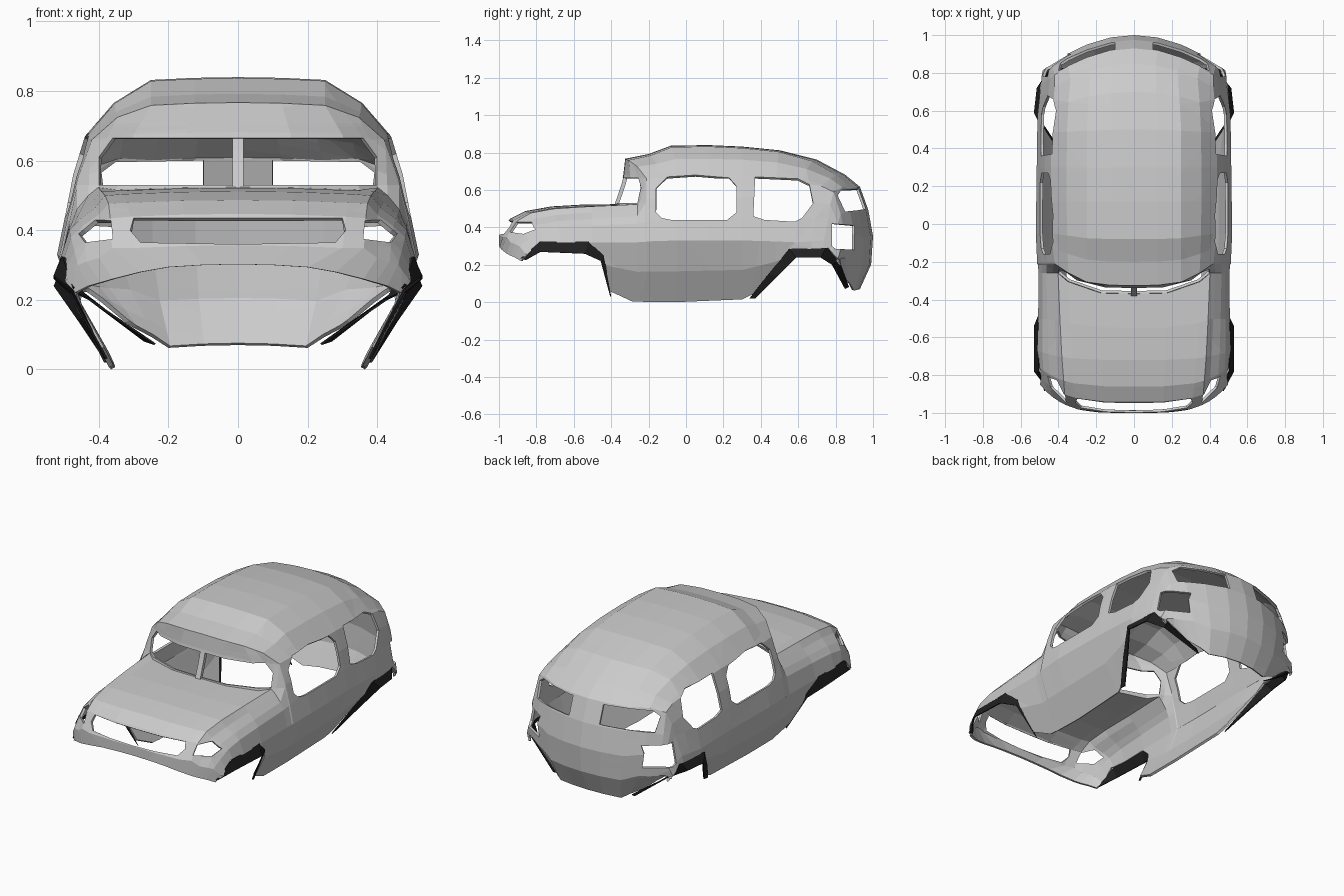
import bpy, bmesh
from mathutils import Vector

if "Cube" in bpy.data.objects:
    bpy.data.objects.remove(bpy.data.objects["Cube"])


def make_mesh(name, verts, faces):
    me = bpy.data.meshes.new(name)
    me.from_pydata(verts, [], faces)
    me.update()
    ob = bpy.data.objects.new(name, me)
    bpy.context.collection.objects.link(ob)
    return ob


def solidify(ob, t):
    m = ob.modifiers.new("thickness", 'SOLIDIFY')
    m.thickness, m.offset = t, -1


def cut(bm, axis, poly, lo, hi):
    """Cut a convex opening: polygon in yz (axis x) or xz (axis y), depth lo to hi."""
    k = 0 if axis == 'x' else 1
    place = (lambda p, d: Vector((d, p[0], p[1]))) if k == 0 else (lambda p, d: Vector((p[0], d, p[1])))
    depth = Vector((1, 0, 0)) if k == 0 else Vector((0, 1, 0))
    mid = place([sum(c) / len(poly) for c in zip(*poly)], 0)
    planes = []
    for p, q in zip(poly, poly[1:] + poly[:1]):
        a = place(p, 0)
        no = (place(q, 0) - a).cross(depth).normalized()
        planes.append((a, no if no.dot(a - mid) > 0 else -no))
    planes += [(depth * lo, -depth), (depth * hi, depth)]

    def inside(done):
        return [f for f in bm.faces
                if all((f.calc_center_median() - co).dot(no) < 0 for co, no in done)
                and max(v.co[k] for v in f.verts) > lo and min(v.co[k] for v in f.verts) < hi]
    for i, (co, no) in enumerate(planes):
        fs = inside(planes[:i])
        geom = set(fs) | {e for f in fs for e in f.edges} | {v for f in fs for v in f.verts}
        bmesh.ops.bisect_plane(bm, geom=list(geom), dist=1e-5, plane_co=co, plane_no=no)
    bmesh.ops.delete(bm, geom=inside(planes), context='FACES')


def mirrored(poly):
    return [(-x, z) for x, z in poly]


# Upper sections, nose to tail: y, top z, top half width, shoulder x, shoulder z
TOP = [
    (-1.0, .30, .20, .36, .26), (-1.0, .355, .30, .40, .32), (-.94, .445, .31, .40, .40),
    (-.86, .485, .32, .40, .445), (-.72, .51, .33, .41, .465), (-.55, .52, .34, .42, .48),
    (-.37, .522, .35, .43, .50), (-.335, .68, .30, .425, .63), (-.325, .765, .25, .42, .66),
    (-.20, .79, .25, .43, .665), (-.08, .835, .25, .435, .67), (.12, .838, .25, .44, .67),
    (.30, .83, .25, .44, .67), (.50, .81, .25, .435, .66), (.70, .76, .24, .43, .64),
    (.85, .68, .23, .42, .62), (.93, .615, .25, .42, .59), (.975, .49, .25, .43, .47),
    (1.0, .35, .25, .43, .35), (.99, .20, .23, .38, .23), (.93, .068, .20, .30, .12)]
# Lower side: section index, belt x z, waist x z, bottom x z
SIDE = [
    (0, .43, .24, .46, .225, .47, .22), (1, .46, .30, .49, .26, .49, .23),
    (3, .48, .38, .51, .29, .48, .22), (4, .485, .40, .51, .32, .47, .20),
    (6, .485, .42, .505, .32, .37, .005), (10, .495, .45, .52, .33, .365, 0),
    (12, .495, .45, .515, .33, .37, .015), (14, .485, .45, .51, .32, .46, .20),
    (16, .46, .45, .49, .33, .47, .22), (18, .46, .30, .47, .27, .46, .20),
    (20, .38, .17, .42, .20, .44, .22)]


def side_at(i):
    for a, b in zip(SIDE, SIDE[1:]):
        if a[0] <= i <= b[0]:
            f = (i - a[0]) / (b[0] - a[0])
            return [p + (q - p) * f for p, q in zip(a[1:], b[1:])]


def clamp(v):
    return max(0, min(1, v))


def bow(x, y0):
    """Curve the nose, windscreen and tail in plan."""
    x = abs(x)
    y = y0 + clamp((-y0 - .6) / .4) * .10 * (x / .45) ** 4
    y -= clamp((y0 - .45) / .45) * .80 * x * x
    return y + clamp(1 - abs(y0 + .34) / .35) * .12 * (min(x, .4) / .4) ** 4


# Body shell lofted from the sections
rings = []
for i, (y, zt, xt, xs, zs) in enumerate(TOP):
    dx, dz, ex, ez, fx, fz = side_at(i)
    end = 0 if i in (0, 20) else 1
    half = [(0, zt + .002), (xt * .5, zt), (xt, zt - .006),
            ((xt + xs) / 2 + .012 * end, (zt + zs) / 2 + .012 * end), (xs, zs),
            ((xs + dx) / 2 + .006 * end, (zs + dz) / 2), (dx, dz), (ex, ez),
            ((ex + fx) / 2 + .018 * end, (ez + fz) / 2), (fx, fz)]
    rings.append([(x, bow(x, y), z) for x, z in mirrored(half[:0:-1]) + half])
n = len(rings[0])
faces = [(i * n + j, i * n + j + 1, (i + 1) * n + j + 1, (i + 1) * n + j)
         for i in range(len(rings) - 1) for j in range(n - 1)]
body = make_mesh("body_shell", [v for r in rings for v in r], faces)
bm = bmesh.new()
bm.from_mesh(body.data)

# Wheel arches
cut(bm, 'x', [(-.88, -.1), (-.88, .225), (-.78, .32), (-.52, .32), (-.44, .25),
              (-.40, .03), (-.395, -.1)], -1, 1)
cut(bm, 'x', [(.33, -.1), (.35, .03), (.44, .15), (.55, .28), (.76, .29), (.82, .22),
              (.86, .09), (.86, -.1)], -1, 1)
# Side windows and tail lamps
cut(bm, 'x', [(-.16, .48), (-.13, .45), (-.08, .44), (.22, .44), (.27, .48), (.27, .62),
              (.23, .665), (.05, .68), (-.10, .67), (-.16, .61)], -1, 1)
cut(bm, 'x', [(.36, .46), (.42, .44), (.58, .43), (.62, .45), (.68, .53), (.66, .63),
              (.60, .66), (.37, .67)], -1, 1)
cut(bm, 'x', [(.78, .30), (.80, .285), (.90, .28), (.90, .41), (.78, .42)], -1, 1)
# Windscreen and grille
cut(bm, 'y', [(-.40, .53), (.40, .53), (.40, .61), (.36, .665), (-.36, .665), (-.40, .61)], -.6, -.1)
cut(bm, 'y', [(-.28, .365), (0, .36), (.28, .365), (.31, .40), (.30, .435),
              (-.30, .435), (-.31, .40)], -1.1, -.85)
# Headlamps and rear windows, both sides
lamp = [(.36, .375), (.44, .365), (.458, .39), (.41, .43), (.365, .428)]
rear = [(.10, .50), (.39, .485), (.40, .57), (.36, .60), (.10, .605)]
for side in (list, mirrored):
    cut(bm, 'y', side(lamp), -1.1, -.68)
    cut(bm, 'y', side(rear), .74, 1.1)
bm.to_mesh(body.data)
bm.free()
solidify(body, .014)

# Windscreen centre post
post_path = [(-.385, .515), (-.365, .57), (-.345, .63), (-.33, .685)]
pv = [(x, y + d, z) for y, z in post_path for x, d in ((-.016, 0), (.016, 0), (.016, .022), (-.016, .022))]
pf = [(4 * i + k, 4 * i + (k + 1) % 4, 4 * i + 4 + (k + 1) % 4, 4 * i + 4 + k)
      for i in range(3) for k in range(4)] + [(3, 2, 1, 0), (12, 13, 14, 15)]
make_mesh("windscreen_post", pv, pf)

# Dark wheel arch flares: inner edge on the body, outer edge on the lip
dark = bpy.data.materials.new("dark_trim")
dark.diffuse_color = (.015, .015, .015, 1)
dark.use_nodes = True
dark.node_tree.nodes["Principled BSDF"].inputs["Base Color"].default_value = dark.diffuse_color
FLARES = {
    "front_arch_flare": (
        [(.475, -.885, .235), (.505, -.78, .325), (.508, -.52, .325), (.49, -.44, .25), (.385, -.40, .03)],
        [(.47, -.86, .225), (.53, -.78, .27), (.53, -.54, .26), (.485, -.455, .22), (.38, -.405, .03)]),
    "rear_arch_flare": (
        [(.385, .34, .02), (.45, .44, .15), (.51, .55, .285), (.49, .75, .295), (.45, .82, .22), (.27, .87, .08)],
        [(.38, .37, .02), (.46, .49, .14), (.53, .59, .24), (.515, .72, .24), (.43, .78, .20), (.24, .85, .07)])}
for name, (a, b) in FLARES.items():
    for s, label in ((1, "right"), (-1, "left")):
        k = len(a)
        verts = [(s * x, y, z) for x, y, z in a + b]
        faces = [(i, i + k, i + k + 1, i + 1)[::s] for i in range(k - 1)]
        ob = make_mesh(label + "_" + name, verts, faces)
        solidify(ob, .006)
        ob.data.materials.append(dark)
